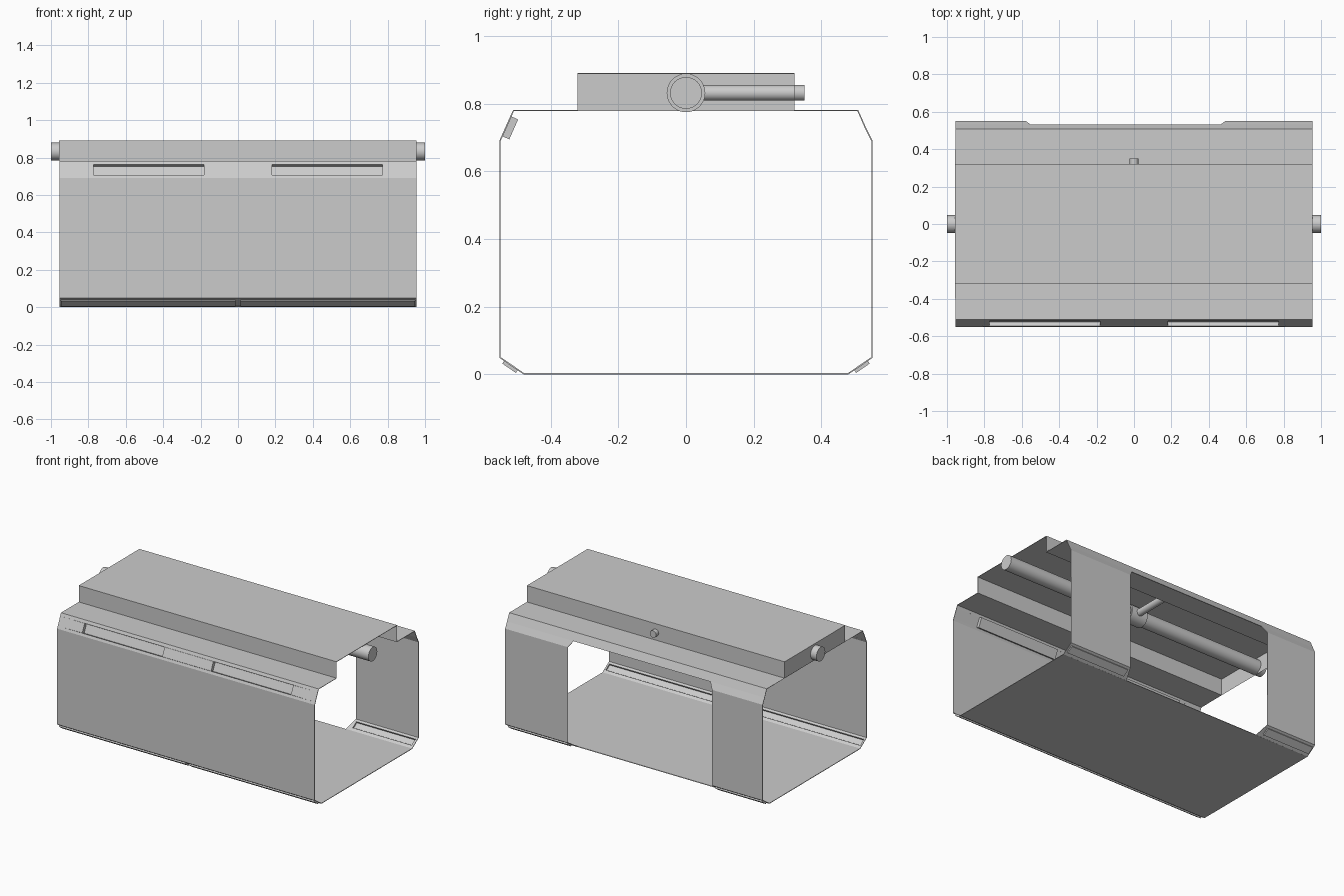
import bpy, bmesh, math
from mathutils import Vector

if "Cube" in bpy.data.objects:
    bpy.data.objects.remove(bpy.data.objects["Cube"])

L = 0.955                 # half length of the shell
CUT = (-0.58, 0.49)       # x limits of the rear opening
bm = bmesh.new()


def face(*pts):
    bm.faces.new([bm.verts.new(p) for p in pts])


def strip(p, q, x0=-L, x1=L, holes=(), t0=0.2, t1=0.8, depth=0.0):
    """Flat panel from profile point p to q, with optional recessed slots."""
    p, q = Vector((0, *p)), Vector((0, *q))
    n = (q - p).cross(Vector((1, 0, 0))).normalized() * depth

    def at(x, t, off=0):
        return p.lerp(q, t) + Vector((x, 0, 0)) + n * off

    def quad(a, b, s, t, off=0):
        face(at(a, s, off), at(a, t, off), at(b, t, off), at(b, s, off))

    if not holes:
        quad(x0, x1, 0, 1)
        return
    quad(x0, x1, 0, t0)
    quad(x0, x1, t1, 1)
    x = x0
    for a, b in holes:
        quad(x, a, t0, t1)
        quad(a, b, t0, t1, 1)                       # slot floor
        ring = [(a, t0), (a, t1), (b, t1), (b, t0)]
        for c, d in zip(ring, ring[1:] + ring[:1]):  # slot sides
            face(at(*c), at(*d), at(*d, 1), at(*c, 1))
        x = b
    quad(x, x1, t0, t1)


# Plain full-length panels: rear chamfer top, raised roof, front wall, floor
top = [(0.53, 0.73), (0.508, 0.78), (0.32, 0.78), (0.32, 0.89),
       (-0.32, 0.89), (-0.32, 0.78), (-0.51, 0.78)]
for p, q in zip(top, top[1:]):
    strip(p, q)
strip((-0.55, 0.69), (-0.55, 0.05))
strip((-0.48, 0.002), (0.48, 0.002))

# Front chamfers: two inward slots above, two outward channels below
strip((-0.51, 0.78), (-0.55, 0.69), holes=[(-0.775, -0.18), (0.18, 0.775)],
      t0=0.2, t1=0.83, depth=-0.022)
strip((-0.55, 0.05), (-0.48, 0.002), holes=[(-0.945, -0.015), (0.015, 0.945)],
      t0=0.2, t1=0.75, depth=0.01)

# Rear panels on both sides of the opening
for s, end, cut in ((-1, -L, CUT[0]), (1, L, CUT[1])):
    a, b = sorted((end, cut))
    strip((0.55, 0.05), (0.55, 0.69), a, b)
    strip((0.48, 0.002), (0.55, 0.05), a, b,
          holes=[(a + 0.012, b - 0.015)], t0=0.25, t1=0.8, depth=0.01)
    inner = cut - s * 0.027
    pts = [(end, 0.55, 0.69), (end, 0.53, 0.73), (inner, 0.53, 0.73), (cut, 0.55, 0.69)]
    tri = [(cut, 0.55, 0.05), (inner, 0.48, 0.002), (cut, 0.48, 0.002)]
    face(*(pts if s < 0 else pts[::-1]))
    face(*(tri if s < 0 else tri[::-1]))

# End cap of the raised roof on the left end
face((-L, -0.32, 0.78), (-L, -0.32, 0.89), (-L, 0.32, 0.89), (-L, 0.32, 0.78))

bmesh.ops.remove_doubles(bm, verts=bm.verts, dist=0.0005)
mesh = bpy.data.meshes.new("shell")
bm.to_mesh(mesh)
bm.free()
shell = bpy.data.objects.new("shell", mesh)
bpy.context.collection.objects.link(shell)
mod = shell.modifiers.new("thickness", 'SOLIDIFY')
mod.thickness = 0.004
mod.offset = 0


def pipe(name, radius, length, loc, rot):
    bpy.ops.mesh.primitive_cylinder_add(vertices=48, radius=radius, depth=length,
                                        location=loc, rotation=rot)
    ob = bpy.context.object
    ob.name = name
    bpy.ops.object.shade_smooth_by_angle(angle=math.radians(30))


# Pipe through the roof, its centre collar and the rear branch
ALONG_X, ALONG_Y = (0, math.pi / 2, 0), (math.pi / 2, 0, 0)
pipe("main_pipe", 0.047, 2.0, (0, 0, 0.832), ALONG_X)
pipe("pipe_collar", 0.057, 0.12, (0, 0, 0.832), ALONG_X)
pipe("branch_pipe", 0.023, 0.33, (0, 0.185, 0.832), ALONG_Y)
